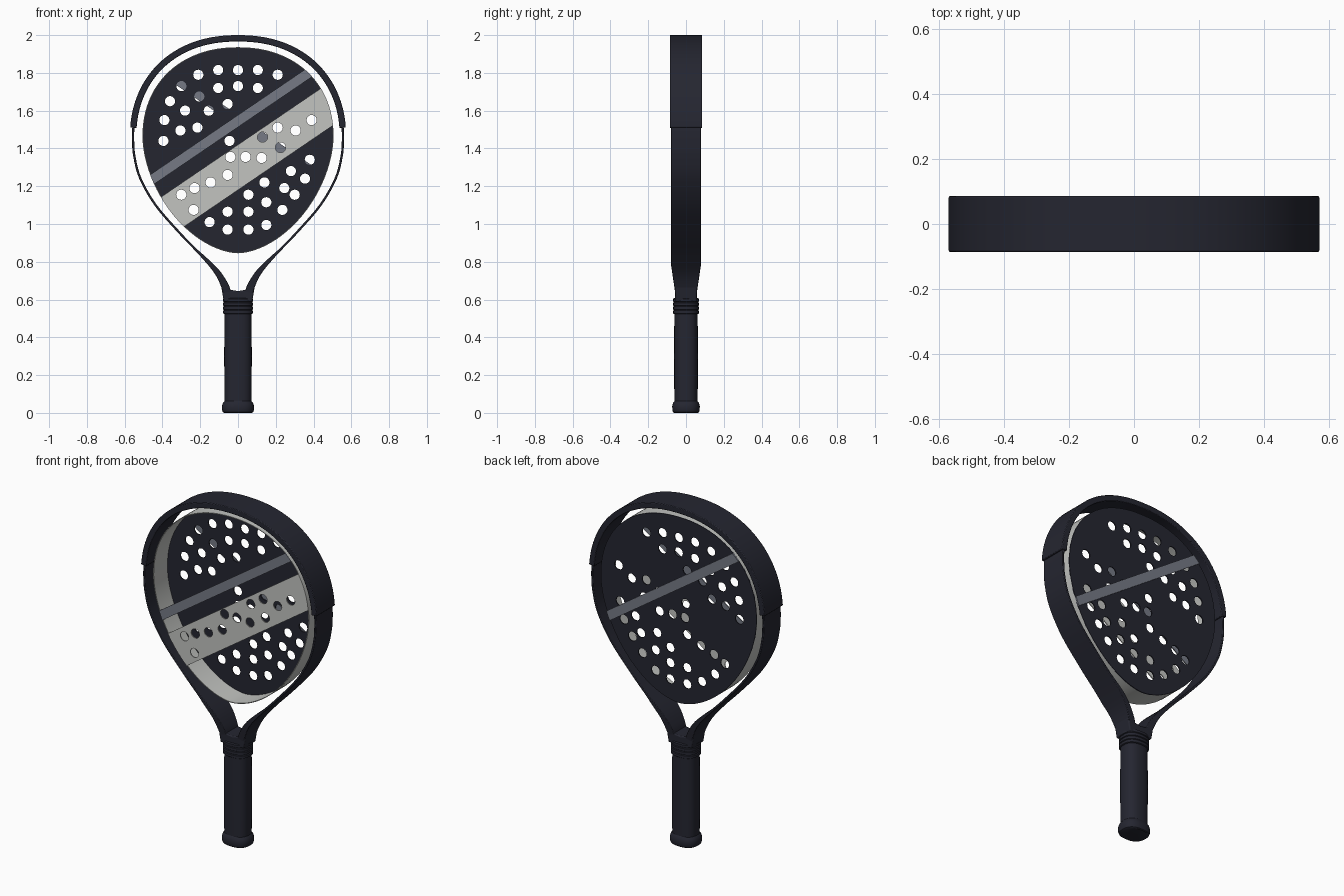
import bpy
import bmesh
from math import sin, cos, pi, copysign
from mathutils import Vector

old = bpy.data.objects.get("Cube")
if old:
    bpy.data.objects.remove(old)


def material(name, rgb):
    mat = bpy.data.materials.new(name)
    mat.use_nodes = True
    mat.diffuse_color = (*rgb, 1)
    bsdf = mat.node_tree.nodes["Principled BSDF"]
    bsdf.inputs["Base Color"].default_value = (*rgb, 1)
    bsdf.inputs["Roughness"].default_value = 0.6
    return mat


DARK = material("midnight", (0.018, 0.019, 0.03))
LIGHT = material("pale grey", (0.54, 0.55, 0.53))
SLATE = material("slate", (0.18, 0.195, 0.235))


def finish(name, bm, mat, bevel=0, smooth=True):
    """Turn a bmesh into a named, coloured object."""
    bmesh.ops.recalc_face_normals(bm, faces=bm.faces)
    mesh = bpy.data.meshes.new(name)
    bm.to_mesh(mesh)
    bm.free()
    mesh.materials.append(mat)
    obj = bpy.data.objects.new(name, mesh)
    bpy.context.collection.objects.link(obj)
    bpy.ops.object.select_all(action="DESELECT")
    obj.select_set(True)
    bpy.context.view_layer.objects.active = obj
    if smooth:
        bpy.ops.object.shade_smooth_by_angle(angle=0.6)
    if bevel:
        mod = obj.modifiers.new("soft edges", "BEVEL")
        mod.width = bevel
        mod.segments = 2
        mod.limit_method = "ANGLE"
        mod.angle_limit = 0.8
    return obj


def sweep(name, rings, mat, closed=False, bevel=0):
    """Skin a row of equal rings; cap the ends unless the row closes."""
    bm = bmesh.new()
    rows = [[bm.verts.new(p) for p in ring] for ring in rings]
    pairs = list(zip(rows, rows[1:]))
    if closed:
        pairs.append((rows[-1], rows[0]))
    else:
        bm.faces.new(rows[0])
        bm.faces.new(rows[-1])
    for a, b in pairs:
        for i in range(len(a)):
            j = (i + 1) % len(a)
            bm.faces.new((a[i], a[j], b[j], b[i]))
    return finish(name, bm, mat, bevel)


def arc(a, b, mid, power, start, end, count):
    """Superellipse points in the xz plane."""
    points = []
    for i in range(count + 1):
        t = start + (end - start) * i / count
        c, s = cos(t), sin(t)
        points.append(Vector((copysign(abs(c) ** (2 / power), c) * a,
                              mid + copysign(abs(s) ** (2 / power), s) * b)))
    return points


def spline(pts, steps=6):
    """Smooth path through a few points."""
    pts = [2 * pts[0] - pts[1]] + pts + [2 * pts[-1] - pts[-2]]
    out = []
    for p, q, r, s in zip(pts, pts[1:], pts[2:], pts[3:]):
        for i in range(steps):
            t = i / steps
            out.append(q + (r - p) * t / 2 + (2 * p - 5 * q + 4 * r - s) * t * t / 2
                       + (3 * q - p - 3 * r + s) * t ** 3 / 2)
    return out + [pts[-2]]


def strip(name, half, thick, depth, mat, closed=False, bevel=0):
    """Rectangular band along a path given from the right end to the top."""
    path = [Vector((-p.x, p.y)) for p in half] if not closed else half
    if not closed:
        path += half[-2::-1]
    rings = []
    for i, p in enumerate(path):
        if closed:
            d = path[(i + 1) % len(path)] - path[i - 1]
        else:
            d = path[min(i + 1, len(path) - 1)] - path[max(i - 1, 0)]
        inward = Vector((d.y, -d.x)).normalized()
        q, y = p + inward * thick(p.y), depth(p.y)
        rings.append([(p.x, -y, p.y), (q.x, -y, q.y), (q.x, y, q.y), (p.x, y, p.y)])
    return sweep(name, rings, mat, closed, bevel)


def clamp(v):
    return max(0, min(1, v))


# Outer frame, tapering into the throat
lower = [Vector(p) for p in ((.072, .6), (.083, .65), (.122, .735), (.2, .83), (.31, .945),
                             (.44, 1.095), (.523, 1.24), (.555, 1.36), (.562, 1.45))]
frame_path = spline(lower)[:-1] + arc(.562, .53, 1.45, 2.2, 0, pi / 2, 32)
strip("frame", frame_path,
      lambda z: .012 + .03 * clamp((.86 - z) / .2),
      lambda z: .079 - .024 * clamp((.78 - z) / .16), DARK, bevel=.003)

# Bumper guard over the head
strip("bumper_guard", arc(.573, .55, 1.45, 2.2, .09, pi / 2, 36),
      lambda z: .034, lambda z: .086, DARK, bevel=.004)

# Throat block between the two frame arms
throat = [(-.075, .59), (.075, .59), (.09, .675), (.045, .652), (0, .645), (-.045, .652), (-.09, .675)]
sweep("throat", [[(x, y, z) for x, z in throat] for y in (-.057, .057)], DARK, bevel=.006)

# Face outline: rounder above, more pointed below
outline = arc(.506, .476, 1.46, 2.17, pi, 0, 48)[:-1] + arc(.506, .615, 1.46, 1.76, 0, -pi, 48)[:-1]

# Hollow side wall
strip("face_wall", outline, lambda z: .004, lambda z: .065, LIGHT, closed=True)

SLOPE = .68


def plate(name, y, mat, low=None, high=None, flip=1):
    """Thin sheet of the face outline, trimmed to a slanted stripe."""
    bm = bmesh.new()
    bm.faces.new([bm.verts.new((p.x, 0, p.y)) for p in outline])
    for level, side in ((low, -1), (high, 1)):
        if level:
            bmesh.ops.bisect_plane(bm, geom=bm.verts[:] + bm.edges[:] + bm.faces[:],
                                   plane_co=(0, 0, level),
                                   plane_no=Vector((-SLOPE, 0, 1)) * side, clear_outer=True)
    ext = bmesh.ops.extrude_face_region(bm, geom=bm.faces[:])
    for v in ext["geom"]:
        if isinstance(v, bmesh.types.BMVert):
            v.co.y = .006
    for v in bm.verts:
        v.co.x *= flip
        v.co.y += y - .003
    return finish(name, bm, mat, smooth=False)


back_plate = plate("back_plate", .065, DARK)
wide_band = plate("wide_band", -.065, LIGHT, 1.18, 1.42)
plate("front_stripe", -.065, SLATE, 1.513, 1.577)
plate("back_stripe", .071, SLATE, 1.513, 1.577, flip=-1)

# Drilled holes: height, then sideways positions, in hundredths
holes = {181.5: (-10.5, 0, 10.5), 179: (-21, 21), 173: (-30, 0), 172: (-10.5, 10.5),
         167.5: (-20.5,), 165: (-36,), 163.5: (-5.5,), 160: (-28, -15.5),
         155: (-39, 39), 151: (-21.5, 21), 149.5: (-30.5, 30.5), 146: (13,),
         144: (-39.5, -4.5), 140.5: (22.5,), 135.5: (-4, 4), 135: (12.5,), 134: (38,),
         128: (28,), 126: (-5.5,), 124: (35.5,), 122: (-14.5, 14), 119: (-23, 24.5),
         115.5: (-30, 5.5, 30), 111.5: (15,), 107.5: (-23.5, 23.5), 106.5: (-5.5, 5.5),
         101: (-15,), 99.5: (15,), 97: (-5.5, 5.5)}
bm = bmesh.new()
for z, xs in holes.items():
    for x in xs:
        ring = [bm.verts.new((x / 100 + .027 * cos(k * pi / 10), -.2, z / 100 + .027 * sin(k * pi / 10)))
                for k in range(20)]
        face = bm.faces.new(ring)
        ext = bmesh.ops.extrude_face_region(bm, geom=[face])
        for v in ext["geom"]:
            if isinstance(v, bmesh.types.BMVert):
                v.co.y = .2
drill = finish("hole_cutter", bm, DARK, smooth=False)
drill.hide_render = True
for obj in (back_plate, wide_band):
    mod = obj.modifiers.new("holes", "BOOLEAN")
    mod.operation = "DIFFERENCE"
    mod.solver = "EXACT"
    mod.object = drill
    bpy.context.view_layer.objects.active = obj
    bpy.ops.object.modifier_apply(modifier=mod.name)
bpy.data.objects.remove(drill)


def grip(name, profile):
    """Stack of rounded oblong rings from (height, half width) pairs."""
    sweep(name, [[(p.x, p.y, z) for p in arc(r, r * .86, 0, 2.5, 0, 2 * pi, 40)[:-1]]
                 for z, r in profile], DARK)


# Handle, ridged collar and butt cap
grip("handle", [(.04, .072), (.3, .073), (.54, .072)])
ridges = []
for i in range(4):
    z = .524 + i * .021
    ridges += [(z, .074), (z + .003, .079), (z + .017, .079), (z + .02, .074)]
grip("collar", ridges)
grip("butt_cap", [(0, .074), (.004, .08), (.015, .084), (.035, .085), (.052, .08), (.062, .072)])
